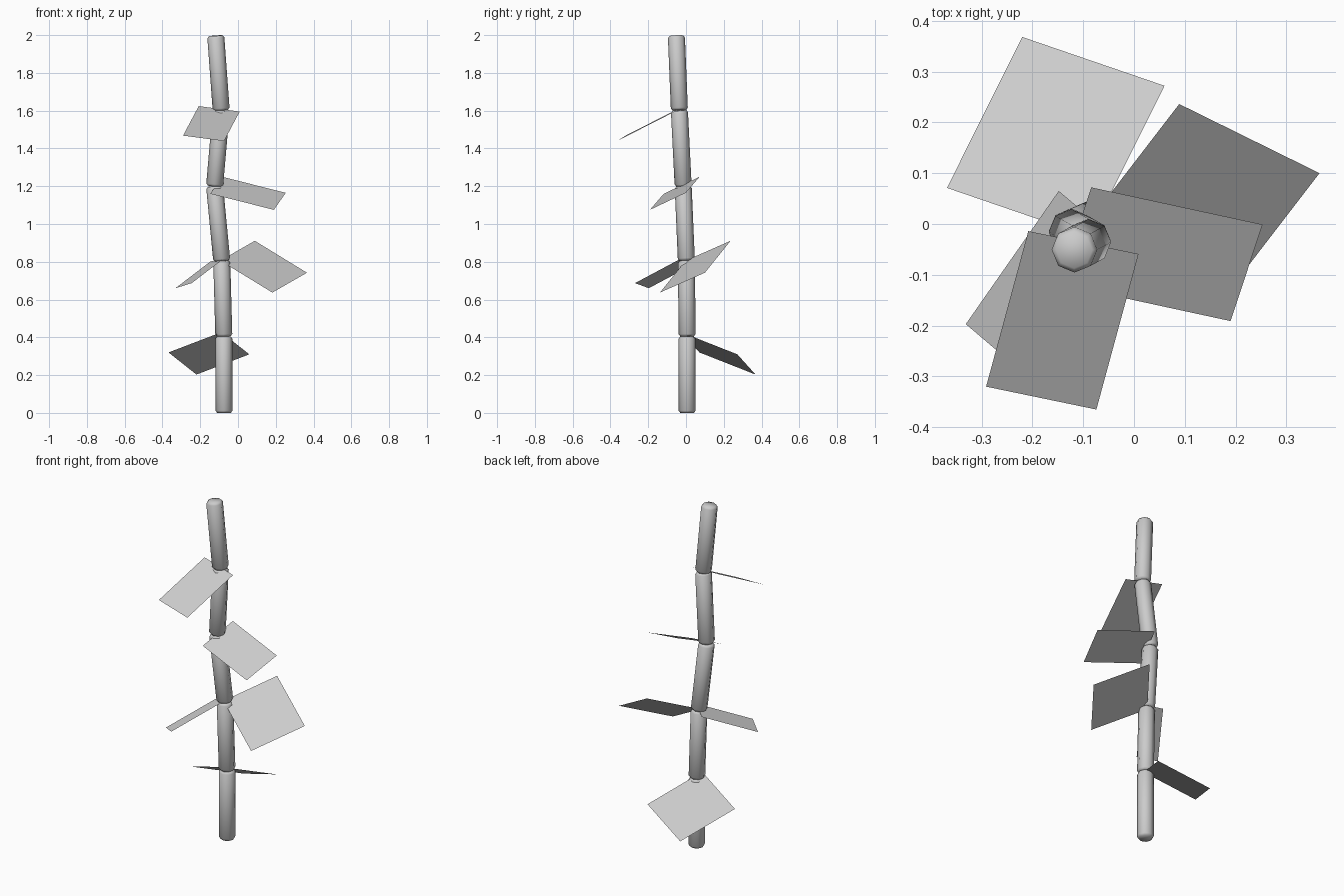
import bpy, bmesh, math
from mathutils import Vector, Matrix

if "Cube" in bpy.data.objects:
    bpy.data.objects.remove(bpy.data.objects["Cube"])

SIDES = 8
RADIUS = 0.045


def make_object(name, bm):
    mesh = bpy.data.meshes.new(name)
    bm.to_mesh(mesh)
    bm.free()
    obj = bpy.data.objects.new(name, mesh)
    bpy.context.collection.objects.link(obj)
    return obj


def stalk_segment(name, start, end):
    """Eight-sided cane with softened rims, running from start to end."""
    start, end = Vector(start), Vector(end)
    axis = end - start
    length = axis.length
    profile = [(RADIUS * 0.8, 0), (RADIUS, 0.012),
               (RADIUS, length - 0.012), (RADIUS * 0.8, length)]
    bm = bmesh.new()
    rings = []
    for r, z in profile:
        rings.append([bm.verts.new((r * math.cos(2 * math.pi * i / SIDES),
                                    r * math.sin(2 * math.pi * i / SIDES), z))
                      for i in range(SIDES)])
    for low, high in zip(rings, rings[1:]):
        for i in range(SIDES):
            j = (i + 1) % SIDES
            bm.faces.new((low[i], low[j], high[j], high[i]))
    bm.faces.new(rings[0][::-1])
    bm.faces.new(rings[-1])
    turn = Vector((0, 0, 1)).rotation_difference(axis).to_matrix().to_4x4()
    bm.transform(Matrix.Translation(start) @ turn)
    for f in bm.faces:
        f.smooth = True
    return make_object(name, bm)


def leaf(name, corner, side_a, side_b):
    """Flat rectangular leaf card spanned by two edges from one corner."""
    c, a, b = Vector(corner), Vector(side_a), Vector(side_b)
    if a.cross(b).z < 0:
        a, b = b, a
    bm = bmesh.new()
    bm.faces.new([bm.verts.new(p) for p in (c, c + a, c + a + b, c + b)])
    return make_object(name, bm)


# Stalk: five stacked segments following a crooked path
nodes = [(-0.074, 0.006, 0), (-0.075, 0.006, 0.405), (-0.086, 0.002, 0.805),
         (-0.124, -0.015, 1.20), (-0.089, -0.035, 1.602), (-0.118, -0.051, 1.997)]
for n, (p, q) in enumerate(zip(nodes, nodes[1:]), 1):
    stalk_segment(f"stalk_segment_{n}", p, q)

# Leaves: flat cards growing out of the joints
leaf("leaf_low_back", (-0.22, 0.368, 0.203), (0.28, -0.096, 0.107), (-0.148, -0.297, 0.117))
leaf("leaf_mid_right", (0.365, 0.10, 0.742), (-0.276, 0.136, 0.169), (-0.183, -0.238, -0.105))
leaf("leaf_mid_left", (-0.331, -0.197, 0.66), (0.086, -0.073, 0.027), (0.183, 0.262, 0.14))
leaf("leaf_upper_right", (-0.084, 0.072, 1.25), (0.337, -0.073, -0.085), (-0.063, -0.19, -0.09))
leaf("leaf_top_front", (-0.208, -0.014, 1.624), (0.217, -0.045, -0.029), (-0.083, -0.306, -0.156))
